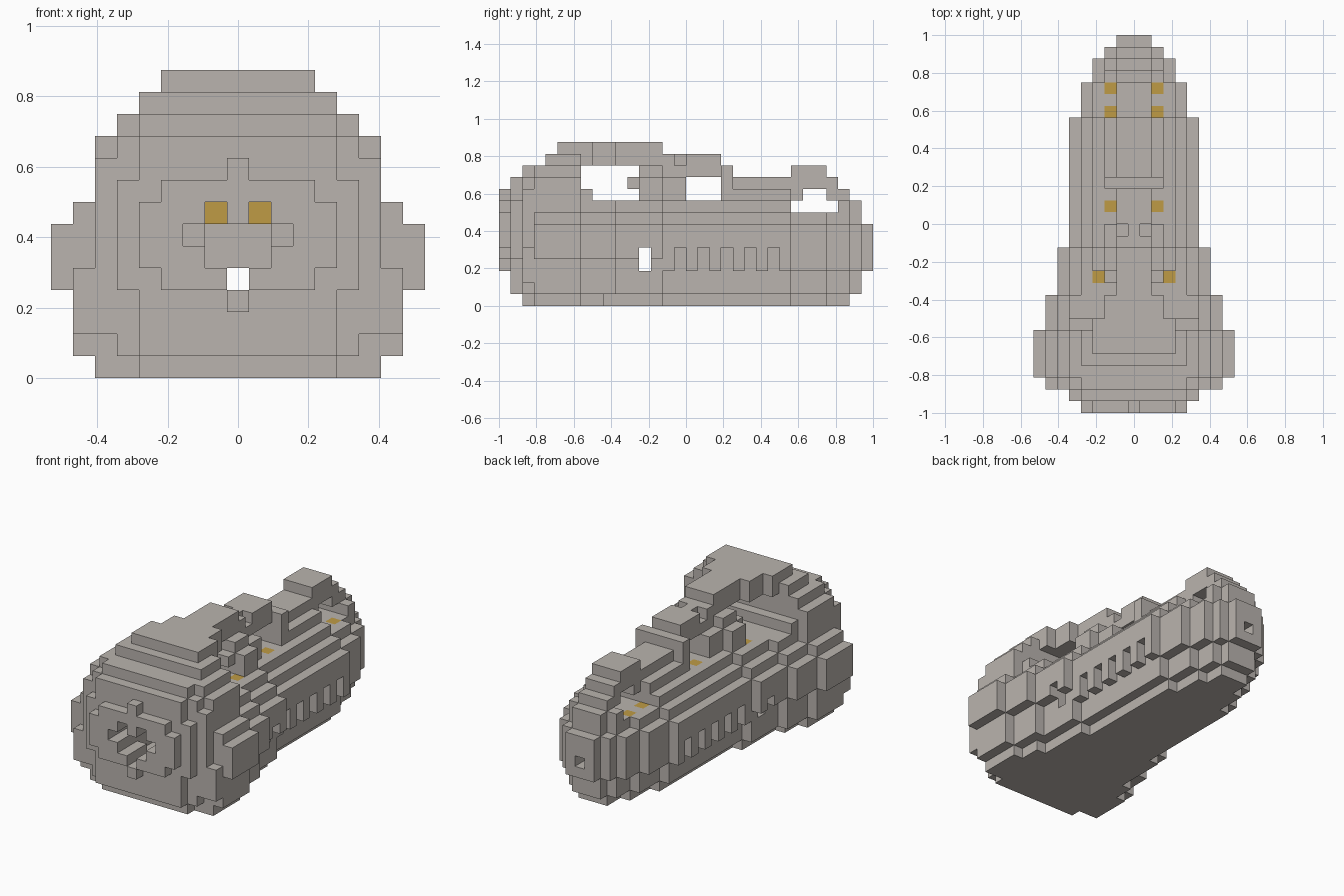
import bpy, bmesh
from mathutils import Vector

cube = bpy.data.objects.get("Cube")
if cube:
    bpy.data.objects.remove(cube)

UNIT = 1 / 16
LENGTH = 32
parts = {}


def material(name, rgb):
    mat = bpy.data.materials.new(name)
    mat.use_nodes = True
    color = (*rgb, 1)
    mat.diffuse_color = color
    mat.node_tree.nodes["Principled BSDF"].inputs["Base Color"].default_value = color
    return mat


grey = material("warm grey", (.49, .455, .425))
gold = material("gold", (.52, .33, .06))


def cells(half, ys, zs, inner=0):
    """Symmetric block of cells: inner <= |x| <= half, inclusive y and z spans."""
    return {(x, y, z) for x in range(-half, half + 1) if abs(x) >= inner
            for y in range(ys[0], ys[1] + 1) for z in range(zs[0], zs[1] + 1)}


def fill(part, half, ys, zs, inner=0):
    block = cells(half, ys, zs, inner)
    for other in parts.values():
        other -= block
    parts.setdefault(part, set()).update(block)


def carve(half, ys, zs, inner=0):
    block = cells(half, ys, zs, inner)
    for other in parts.values():
        other -= block


# Hull: tapering waterline, inset towards the keel and the deck
stations = [((3, 6), 8), ((7, 9), 7), ((10, 13), 6), ((14, 24), 5),
            ((25, 27), 4), ((28, 29), 3), ((30, 30), 2)]
for span, half in stations:
    if span[0] < 30:
        fill("keel", half - 2, span, (0, 0))
    fill("lower_hull", half - 1, span, (1, 2))
    fill("side_hull", half - (span[0] < 12), span, (3, 3))
    fill("side_hull", half, span, (4, 6))
    fill("deck", half - 1, span, (7, 7))
    fill("deck", half - 2, span, (8, 8))
carve(5, (9, 9), (0, 0), inner=5)

# Stepped bow
fill("keel", 4, (2, 2), (0, 0))
for half, zs in [(5, (1, 1)), (7, (2, 4)), (6, (5, 9)), (5, (10, 10)), (4, (11, 11))]:
    fill("bow", half, (2, 2), zs)
for half, zs in [(4, (1, 3)), (5, (4, 8)), (4, (9, 10))]:
    fill("bow", half, (1, 1), zs)

# Nose ring with centre strip
fill("nose_ring", 4, (0, 0), (5, 7))
fill("nose_ring", 3, (0, 0), (4, 8))
fill("nose_ring", 0, (0, 0), (3, 9))

# Forward cabin and its roof
fill("cabin", 6, (3, 6), (9, 10))
fill("cabin", 5, (3, 6), (11, 11))
fill("cabin", 4, (4, 6), (12, 12))
fill("cabin", 5, (7, 7), (9, 9))
for half, span in [(3, (5, 7)), (2, (8, 9)), (1, (10, 13))]:
    fill("roof", half, span, (13, 13))
    fill("roof", half, (max(span[0], 7), span[1]), (12, 12))

# Middle posts and bridge
fill("post", 2, (11, 11), (10, 10))
fill("post", 3, (12, 13), (9, 10))
fill("post", 2, (12, 13), (11, 11))
fill("post", 2, (14, 15), (9, 10))
fill("post", 1, (14, 15), (11, 11))
fill("bridge", 1, (14, 18), (11, 12))
carve(1, (15, 15), (12, 12), inner=1)
fill("rear_post", 2, (19, 19), (9, 11))

# Spine and tail arch
fill("spine", 2, (20, 24), (9, 9))
fill("spine", 1, (20, 24), (10, 10))
carve(4, (25, 28), (8, 8))
fill("tail_arch", 1, (25, 25), (9, 9))
fill("tail_arch", 1, (25, 27), (10, 11))
fill("tail_arch", 1, (28, 28), (9, 10))
fill("tail_arch", 2, (29, 29), (7, 8))
fill("tail_arch", 1, (29, 29), (9, 9))
fill("tail_arch", 1, (30, 30), (7, 8))
fill("stern", 1, (31, 31), (3, 6))

# Inner passage and nose openings
carve(1, (3, 29), (4, 6))
carve(0, (0, LENGTH - 1), (4, 4))
carve(2, (0, 2), (6, 6))
carve(1, (0, 2), (5, 5))
carve(1, (0, 2), (7, 7), inner=1)

# Side slots and the through opening
for y in range(15, 25, 2):
    carve(5, (y, y), (3, 4), inner=5)
carve(8, (12, 12), (3, 4))

# Gold lamps
for x, y, z in [(4, 7, 8), (3, 11, 8), (2, 17, 8), (2, 25, 7), (2, 27, 7),
                (1, 3, 7), (4, 12, 2)]:
    fill("lamps", x, (y, y), (z, z), inner=x)

# Outer faces only: one quad wherever a cell meets empty space
solid = set().union(*parts.values())
directions = [Vector(d) for d in
              ((1, 0, 0), (-1, 0, 0), (0, 1, 0), (0, -1, 0), (0, 0, 1), (0, 0, -1))]


def build(name, block):
    bm = bmesh.new()
    corners = {}

    def corner(p):
        key = tuple(round(2 * c) for c in p)
        if key not in corners:
            x, y, z = p
            corners[key] = bm.verts.new(
                (x * UNIT, (y + .5 - LENGTH / 2) * UNIT, (z + .5) * UNIT))
        return corners[key]

    for cell in sorted(block):
        centre = Vector(cell)
        for n in directions:
            if tuple(round(c) for c in centre + n) in solid:
                continue
            u = Vector((abs(n.y), abs(n.z), abs(n.x)))
            v = n.cross(u)
            bm.faces.new([corner(centre + (n + a * u + b * v) / 2)
                          for a, b in ((-1, -1), (1, -1), (1, 1), (-1, 1))])
    mesh = bpy.data.meshes.new(name)
    bm.to_mesh(mesh)
    bm.free()
    mesh.materials.append(gold if name == "lamps" else grey)
    bpy.context.collection.objects.link(bpy.data.objects.new(name, mesh))


for name, block in parts.items():
    if block:
        build(name, block)
